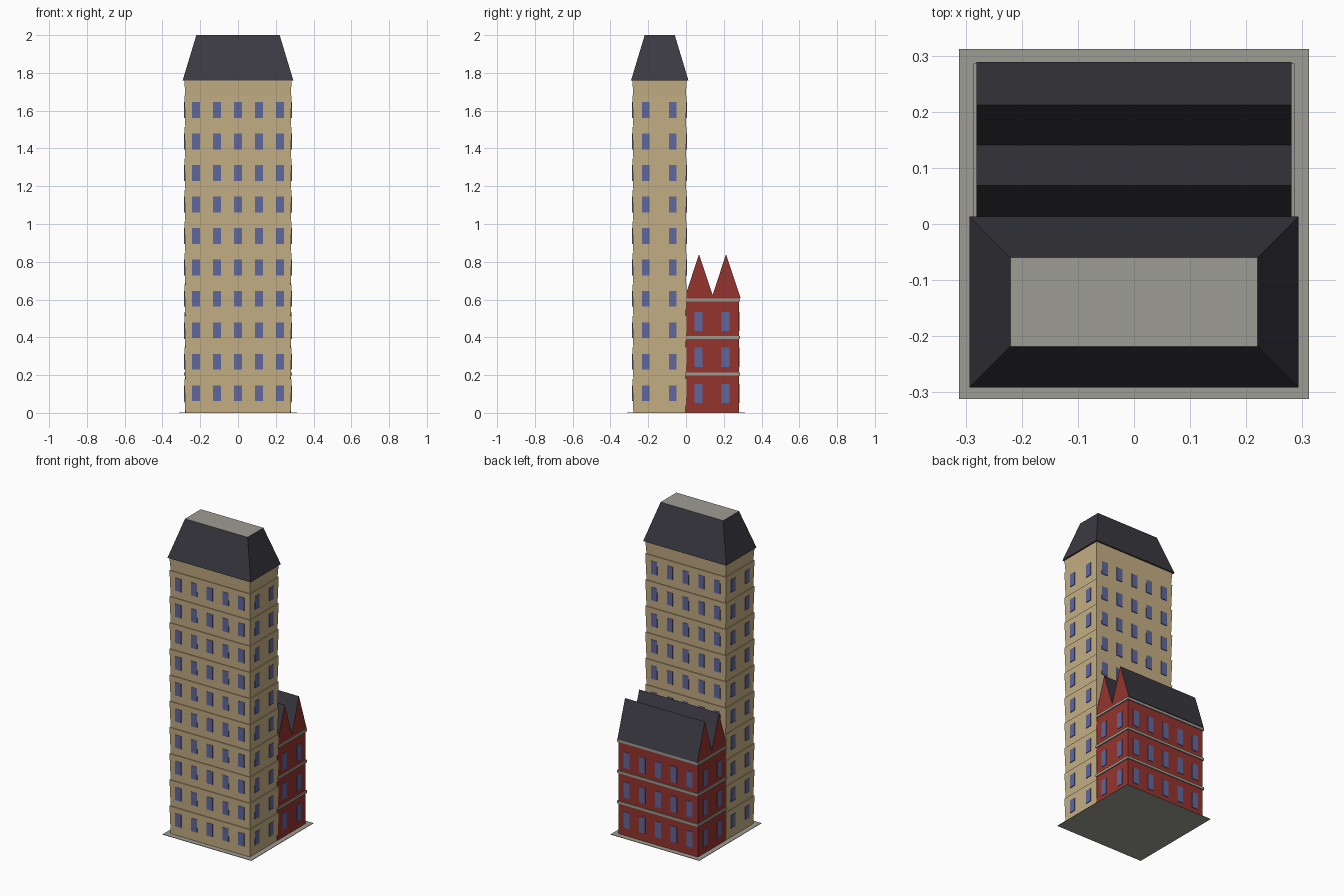
import bpy, bmesh

if "Cube" in bpy.data.objects:
    bpy.data.objects.remove(bpy.data.objects["Cube"])

def material(name, rgb):
    m = bpy.data.materials.new(name)
    m.diffuse_color = (*rgb, 1)
    m.use_nodes = True
    m.node_tree.nodes["Principled BSDF"].inputs["Base Color"].default_value = m.diffuse_color
    return m

TAN = material("tan stone", (0.56, 0.43, 0.23))
RED = material("red brick", (0.30, 0.034, 0.027))
GREY = material("grey concrete", (0.34, 0.34, 0.295))
SLATE = material("dark slate", (0.042, 0.042, 0.053))
GLASS = material("blue glass", (0.115, 0.135, 0.34))

def add_frustum(bm, lo, hi, inset=0.0):
    """Box from lo to hi; inset shrinks the top (or the base when negative)."""
    b, t = max(-inset, 0), max(inset, 0)
    rings = []
    for z, i in ((lo[2], b), (hi[2], t)):
        rings.append([bm.verts.new((x, y, z)) for x, y in (
            (lo[0] + i, lo[1] + i), (hi[0] - i, lo[1] + i),
            (hi[0] - i, hi[1] - i), (lo[0] + i, hi[1] - i))])
    bm.faces.new(rings[0][::-1])
    bm.faces.new(rings[1])
    for k in range(4):
        n = (k + 1) % 4
        bm.faces.new((rings[0][k], rings[0][n], rings[1][n], rings[1][k]))

def finish(name, bm, mats, rule=None):
    bmesh.ops.recalc_face_normals(bm, faces=bm.faces[:])
    if rule:
        for f in bm.faces:
            f.material_index = rule(f)
    me = bpy.data.meshes.new(name)
    bm.to_mesh(me)
    bm.free()
    for m in mats:
        me.materials.append(m)
    ob = bpy.data.objects.new(name, me)
    bpy.context.collection.objects.link(ob)

def windows(name, x_face, x_cols, y_faces, y_cols, z_rows, height):
    """Thin panes on both x sides and on each listed (y plane, rows) wall."""
    bm = bmesh.new()
    w, d = 0.021, 0.003
    for z in z_rows:
        for s in (-1, 1):
            for y in y_cols:
                add_frustum(bm, (s * x_face - d, y - w, z), (s * x_face + d, y + w, z + height))
    for y, first in y_faces:
        for z in z_rows[first:]:
            for x in x_cols:
                add_frustum(bm, (x - w, y - d, z), (x + w, y + d, z + height))
    finish(name, bm, [GLASS])

COLS = [-0.222, -0.111, 0, 0.111, 0.222]

# Ground plate
bm = bmesh.new()
add_frustum(bm, (-0.312, -0.312, 0), (0.312, 0.312, 0.003))
finish("ground_plate", bm, [GREY])

# Tower storeys, each flaring slightly towards its top edge
bm = bmesh.new()
PITCH = 1.5 / 9
levels = [0.003] + [0.18 + PITCH * k for k in range(10)] + [1.76]
for z0, z1 in zip(levels, levels[1:]):
    add_frustum(bm, (-0.284, -0.284, z0), (0.284, 0.004, z1), -0.005)
finish("tower_storeys", bm, [TAN])

windows("tower_windows", 0.282, COLS, [(-0.282, 0), (0.002, 4)],
        [-0.213, -0.07], [0.062 + PITCH * k for k in range(10)], 0.083)

# Tower roof with a flat grey top
bm = bmesh.new()
add_frustum(bm, (-0.293, -0.291, 1.76), (0.293, 0.013, 2.0), 0.0725)
finish("tower_roof", bm, [SLATE, GREY],
       lambda f: 1 if f.normal.z > 0.9 else 0)

# Brick annex
bm = bmesh.new()
add_frustum(bm, (-0.28, -0.005, 0.003), (0.28, 0.28, 0.607))
finish("annex_walls", bm, [RED])

bm = bmesh.new()
for z in (0.206, 0.400, 0.598):
    add_frustum(bm, (-0.286, -0.002, z - 0.008), (0.286, 0.286, z + 0.008))
finish("annex_bands", bm, [GREY])

windows("annex_windows", 0.280, COLS, [(0.280, 0)],
        [0.067, 0.208], [0.053, 0.244, 0.434], 0.101)

# Twin gabled roofs: brick ends, slate slopes
bm = bmesh.new()
for yc in (0.069, 0.212):
    ends = [[bm.verts.new((x, yc + dy, z)) for dy, z in
             ((-0.077, 0.607), (0.077, 0.607), (0, 0.84))] for x in (-0.281, 0.281)]
    bm.faces.new(ends[0])
    bm.faces.new(ends[1])
    for k in range(3):
        n = (k + 1) % 3
        bm.faces.new((ends[0][k], ends[0][n], ends[1][n], ends[1][k]))
finish("annex_gable_roofs", bm, [SLATE, RED],
       lambda f: 1 if abs(f.normal.x) > 0.9 else 0)
